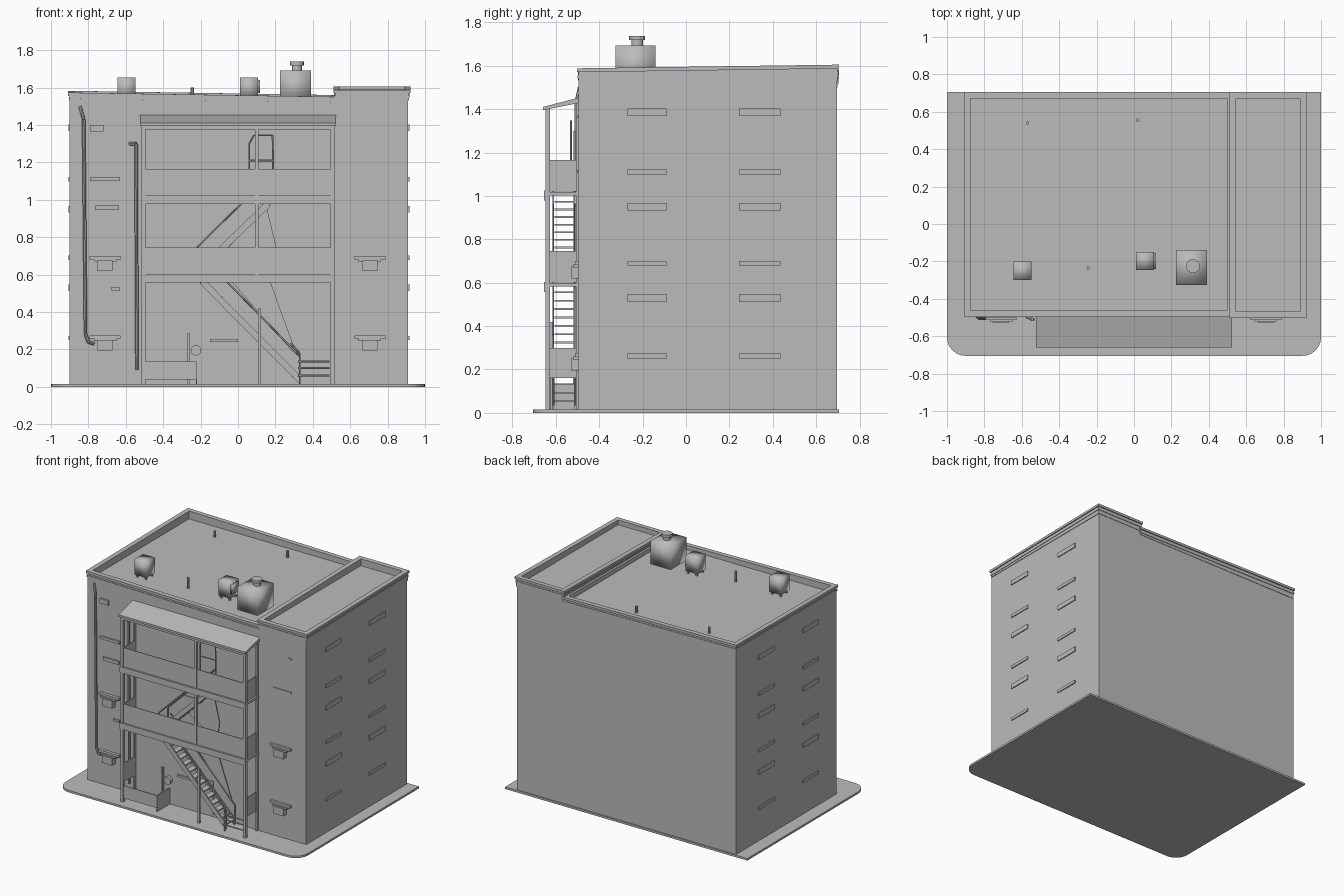
import bpy, bmesh, math
from mathutils import Vector

grey = bpy.data.materials.new("plain grey")
grey.diffuse_color = (0.5, 0.5, 0.5, 1)


def finish(name, bm, smooth=False):
    bmesh.ops.recalc_face_normals(bm, faces=bm.faces)
    mesh = bpy.data.meshes.new(name)
    bm.to_mesh(mesh)
    bm.free()
    mesh.materials.append(grey)
    obj = bpy.data.objects.new(name, mesh)
    bpy.context.collection.objects.link(obj)
    for p in mesh.polygons:
        p.use_smooth = smooth
    return obj


def add_box(bm, x0, x1, y0, y1, z0, z1):
    r = bmesh.ops.create_cube(bm, size=1)
    for v in r["verts"]:
        v.co = ((x0 + x1) / 2 + v.co.x * (x1 - x0),
                (y0 + y1) / 2 + v.co.y * (y1 - y0),
                (z0 + z1) / 2 + v.co.z * (z1 - z0))
    return r["verts"]


def boxes(name, items, smooth=False):
    bm = bmesh.new()
    for b in items:
        add_box(bm, *b)
    return finish(name, bm, smooth)


def prism(name, pts, axis, a, b):
    """Extrude a polygon along an axis from a to b."""
    bm = bmesh.new()
    def place(p, d):
        c = list(p)
        c.insert(axis, d)
        return c
    face = bm.faces.new([bm.verts.new(place(p, a)) for p in pts])
    r = bmesh.ops.extrude_face_region(bm, geom=[face])
    for v in r["geom"]:
        if isinstance(v, bmesh.types.BMVert):
            v.co[axis] = b
    return finish(name, bm)


def rods(name, paths, radius, sides=8):
    """Round bars following straight segments."""
    bm = bmesh.new()
    for path in paths:
        for p, q in zip(path, path[1:]):
            p, q = Vector(p), Vector(q)
            d = q - p
            r = bmesh.ops.create_cone(bm, cap_ends=True, segments=sides,
                                      radius1=radius, radius2=radius, depth=d.length)
            rot = d.to_track_quat('Z', 'Y')
            for v in r["verts"]:
                v.co = rot @ v.co + (p + q) / 2
    return finish(name, bm)


# Pavement slab with rounded front corners
corner = [(0.9 + 0.1 * math.sin(math.radians(a)), -0.605 - 0.1 * math.cos(math.radians(a)))
          for a in range(0, 91, 15)]
outline = corner + [(1, 0.705), (-1, 0.705)] + [(-x, y) for x, y in reversed(corner)]
prism("pavement", outline, 2, 0, 0.015)

# Two wall blocks
boxes("main_block", [(-0.9, 0.52, -0.49, 0.695, 0.01, 1.52)])
boxes("side_block", [(0.52, 0.91, -0.495, 0.695, 0.01, 1.55)])


def parapet(name, x0, x1, y0, y1, z0, top):
    """Roof edge ring: a low wall and an overhanging coping, top height given by a rule."""
    bm = bmesh.new()
    for grow, w, lo, hi in ((0, 0.022, z0, -0.015), (0.008, 0.035, -0.018, 0), (0.004, 0.026, -0.045, -0.032)):
        a, b, c, d = x0 - grow, x1 + grow, y0 - grow, y1 + grow
        for s in ((a, b, c, c + w), (a, b, d - w, d), (a, a + w, c + w, d - w), (b - w, b, c + w, d - w)):
            for v in add_box(bm, *s, 0, 1):
                h = top(v.co.x, v.co.y)
                v.co.z = h + hi if v.co.z > 0.5 else (lo if lo > 0 else h + lo)
    finish(name, bm)


parapet("main_parapet", -0.9, 0.525, -0.49, 0.698, 1.50,
        lambda x, y: 1.573 - 0.016 * (x + 0.9) + 0.008 * (y + 0.5))
parapet("side_parapet", 0.518, 0.914, -0.495, 0.698, 1.53,
        lambda x, y: 1.588 + 0.014 * (y + 0.5))

# Window sills on both side walls
sills = []
for s in (-1, 1):
    wall = 0.9 if s < 0 else 0.91
    for z, h in ((1.385, .034), (1.11, .024), (0.95, .036), (0.69, .022), (0.53, .036), (0.262, .022)):
        for y0, y1 in ((-0.27, -0.09), (0.245, 0.435)):
            a, b = sorted((s * (wall - 0.01), s * (wall + 0.007)))
            sills.append((a, b, y0, y1, z - h / 2, z + h / 2))
boxes("side_window_sills", sills)

# Front window sills, and the cooling units hung below some of them
front = [(-0.79, -0.72, 1.365, 1.40), (-0.79, -0.63, 1.10, 1.12), (-0.765, -0.635, 0.945, 0.97),
         (-0.68, -0.63, 0.515, 0.53), (0.635, 0.79, 1.105, 1.12), (0.76, 0.79, 1.36, 1.37),
         (-0.15, 0, 0.24, 0.255)]
boxes("front_window_sills", [(a, b, -0.502, -0.48, c, d) for a, b, c, d in front])
units = []
for x in (-0.71, 0.705):
    for z in (0.62, 0.195):
        units += [(x - 0.04, x + 0.04, -0.53, -0.48, z, z + 0.055),
                  (x - 0.083, x + 0.083, -0.512, -0.48, z + 0.062, z + 0.08),
                  (x - 0.06, x + 0.06, -0.52, -0.48, z + 0.05, z + 0.064)]
boxes("cooling_units", units)

# Drain pipes
rods("drain_pipes", [
    [(-0.845, -0.49, 1.5), (-0.825, -0.505, 1.43), (-0.815, -0.505, 0.28), (-0.80, -0.505, 0.24), (-0.77, -0.49, 0.23)],
    [(-0.58, -0.49, 1.30), (-0.545, -0.51, 1.30), (-0.54, -0.51, 0.09)]], 0.009)

# Porch frame, floors and sloping roof
boxes("porch_posts", [(x - 0.011, x + 0.011, -0.648, -0.626, 0.012, 1.41) for x in (-0.505, 0.505)]
      + [(0.09, 0.11, -0.648, -0.628, 0.58, 1.40), (0.107, 0.123, -0.63, -0.615, 0.012, 0.42)]
      + [(x - 0.008, x + 0.008, -0.508, -0.49, 0.012, 1.43) for x in (-0.505, 0.505)])
floors = []
for z in (0.57, 0.99):
    floors += [(-0.515, 0.515, -0.648, -0.49, z + 0.012, z + 0.028),
               (-0.518, 0.518, -0.655, -0.635, z - 0.012, z + 0.034)]
boxes("porch_floors", floors)
prism("porch_roof", [(-0.66, 1.395), (-0.66, 1.41), (-0.485, 1.455), (-0.485, 1.43)], 0, -0.525, 0.525)
boxes("porch_roof_beam", [(-0.51, 0.51, -0.648, -0.63, 1.375, 1.405)])

# Balcony panels with top rails
panels = []
for z in (0.60, 1.02):
    panels += [(-0.495, 0.495, -0.642, -0.636, z, z + 0.145)]
    panels += [(x - 0.003, x + 0.003, -0.64, -0.49, z, z + 0.145) for x in (-0.5, 0.5)]
boxes("balcony_panels", panels)

# Ground level enclosure with side screens
boxes("ground_screens", [(-0.495, -0.225, -0.642, -0.636, 0.045, 0.135), (-0.495, -0.225, -0.64, -0.49, 0.04, 0.05),
                         (-0.503, -0.497, -0.64, -0.49, 0.16, 0.30),
                         (0.497, 0.503, -0.64, -0.49, 0.16, 0.30), (-0.272, -0.258, -0.52, -0.505, 0.012, 0.285),
                         (-0.225, -0.218, -0.642, -0.49, 0.015, 0.135)])
rods("ground_rails", [[(0.32, -0.63, z), (0.49, -0.63, z)] for z in (0.06, 0.10, 0.135)]
     + [[(0.33, -0.63, 0.015), (0.33, -0.63, 0.18), (0.28, -0.63, 0.235)]], 0.005, 6)


def flight(name, x0, z0, x1, z1, steps, rail):
    """Treads between two sloping stringers, with a handrail."""
    treads = []
    for i in range(steps):
        t = (i + 0.5) / steps
        x, z = x0 + (x1 - x0) * t, z0 + (z1 - z0) * t
        treads.append((x - 0.022, x + 0.022, -0.605, -0.515, z - 0.004, z + 0.004))
    boxes(name + "_treads", treads)
    for side, y in (("front", -0.612), ("back", -0.512)):
        prism(f"{name}_{side}_stringer",
              [(x0, z0 - 0.02), (x0, z0 + 0.028), (x1, z1 + 0.02), (x1, z1 - 0.028)], 1, y - 0.004, y + 0.004)
        rods(f"{name}_{side}_handrail",
             [[(x0, y, z0), (x0, y, z0 + rail), (x1, y, z1 + rail)]], 0.005, 6)


flight("lower_stair", 0.33, 0.035, -0.20, 0.575, 14, 0.13)
flight("upper_stair", -0.22, 0.605, 0.17, 0.99, 11, 0.14)

# Triangular screens beside the stairs
prism("lower_stair_screen", [(-0.04, 0.57), (0.17, 0.57), (0.315, 0.17), (0.29, 0.19)], 1, -0.512, -0.507)
prism("upper_stair_screen", [(0.15, 0.975), (0.205, 0.745), (0.19, 0.6), (-0.05, 0.745)], 1, -0.512, -0.507)

# Entrance door and round lamp on the porch wall
boxes("doors", [(0.04, 0.14, -0.497, -0.488, 0.03, 0.28), (-0.12, -0.01, -0.497, -0.488, 0.62, 0.86)])
rods("porch_lamp", [[(-0.225, -0.515, 0.195), (-0.225, -0.488, 0.195)]], 0.028, 16)

# Climbing frame to the top on the upper balcony
rods("roof_ladder", [[(0.06, -0.53, 1.02), (0.06, -0.53, 1.30), (0.085, -0.53, 1.345), (0.185, -0.53, 1.345),
                      (0.19, -0.53, 1.02)], [(0.06, -0.53, 1.21), (0.19, -0.53, 1.21)]], 0.005, 6)

# Roof equipment
boxes("roof_vent_boxes", [(-0.645, -0.547, -0.30, -0.20, 1.54, 1.655), (0.01, 0.108, -0.245, -0.15, 1.54, 1.655),
                          (0.108, 0.117, -0.24, -0.155, 1.57, 1.64)], True)
boxes("roof_box_legs", [(x + dx - 0.006, x + dx + 0.006, y + dy - 0.006, y + dy + 0.006, 1.515, 1.545)
                        for x, y in ((-0.595, -0.25), (0.06, -0.197)) for dx in (-0.035, 0.035) for dy in (-0.035, 0.035)])
boxes("roof_tank", [(0.225, 0.39, -0.325, -0.14, 1.515, 1.692)], True)
rods("tank_neck", [[(0.315, -0.225, 1.69), (0.315, -0.225, 1.725)]], 0.027, 16)
rods("tank_cap", [[(0.315, -0.225, 1.718), (0.315, -0.225, 1.738)]], 0.037, 16)
rods("vent_pipes", [[(x, y, 1.515), (x, y, z)] for x, y, z in
                    ((-0.245, -0.235, 1.60), (-0.57, 0.54, 1.565), (0.02, 0.555, 1.57))], 0.009)
